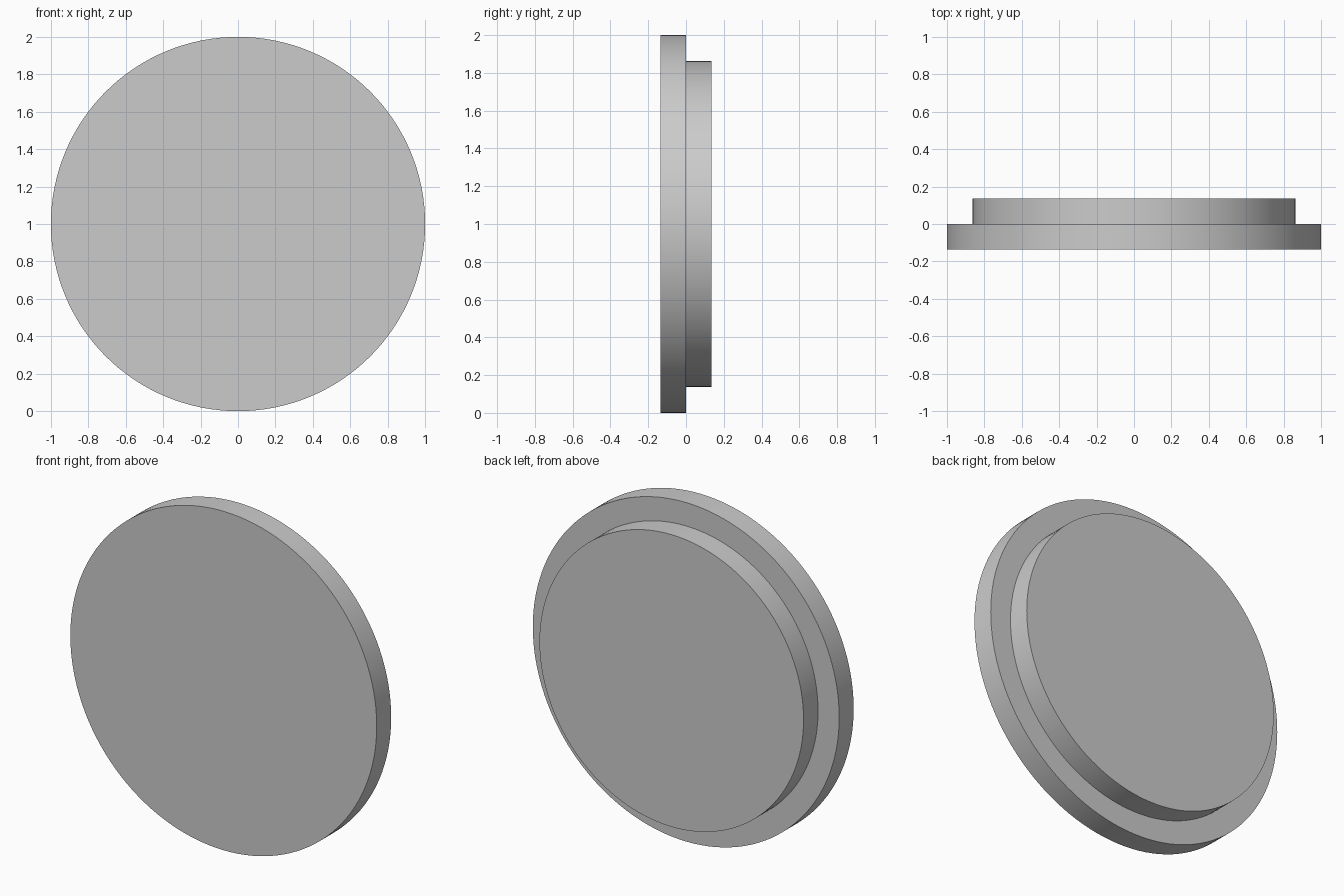
import bpy
import math

cube = bpy.data.objects.get("Cube")
if cube:
    bpy.data.objects.remove(cube, do_unlink=True)

# Plain grey finish
grey = bpy.data.materials.new("light_grey")
grey.use_nodes = True
colour = (0.6, 0.6, 0.6, 1)
grey.diffuse_color = colour
grey.node_tree.nodes["Principled BSDF"].inputs["Base Color"].default_value = colour

THICKNESS = 0.135


def disc(name, radius, y):
    """Upright smooth disc whose axis runs front to back."""
    bpy.ops.mesh.primitive_cylinder_add(
        vertices=128, radius=radius, depth=THICKNESS,
        location=(0, y, 1), rotation=(math.pi / 2, 0, 0))
    obj = bpy.context.object
    obj.name = name
    obj.data.materials.append(grey)
    bpy.ops.object.transform_apply(location=False, rotation=True, scale=True)
    bpy.ops.object.shade_smooth_by_angle(angle=math.radians(30))
    return obj


# Wide front flange and the narrower plug behind it
disc("front_flange", 1.0, -THICKNESS / 2)
disc("rear_plug", 0.862, THICKNESS / 2)
